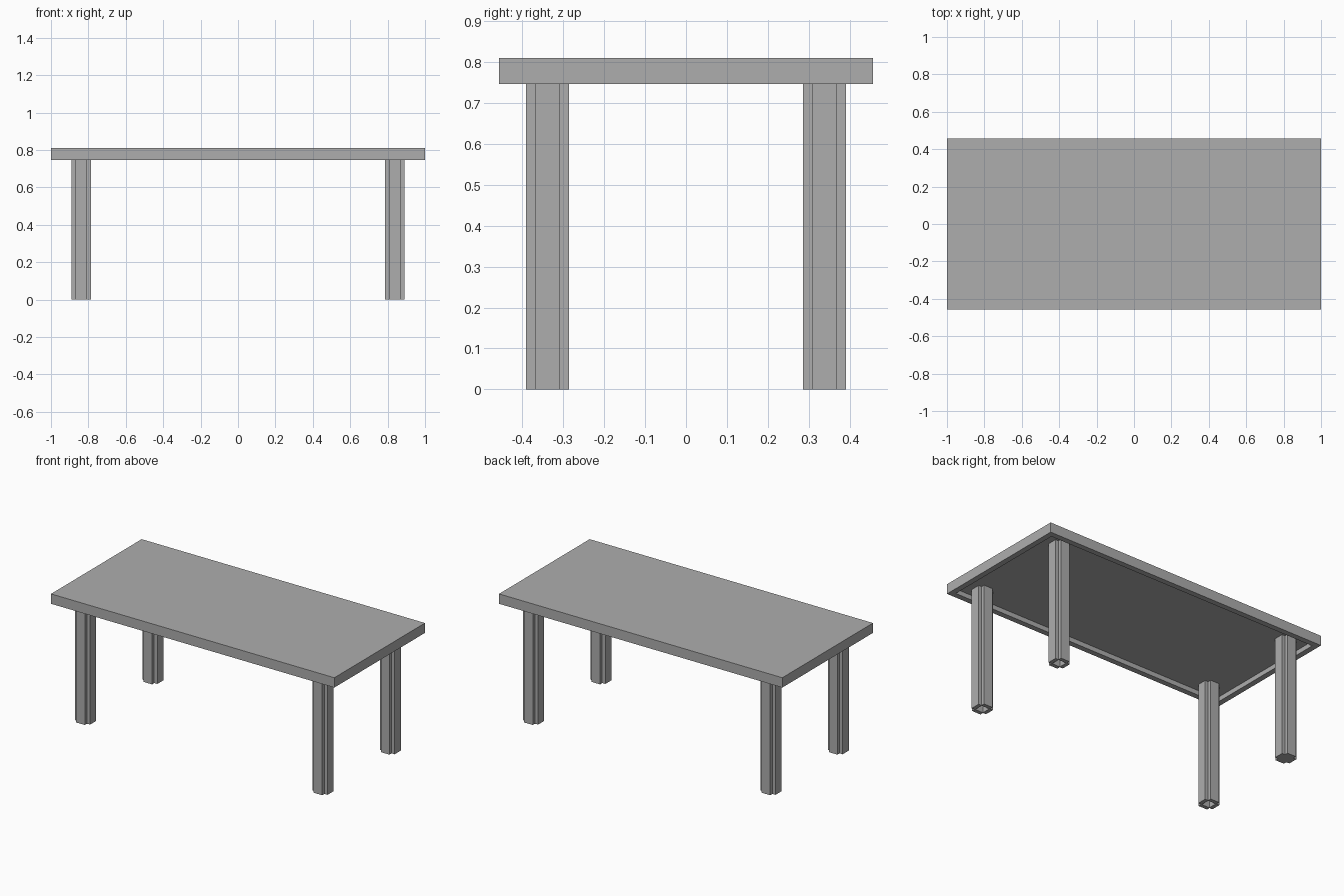
import bpy
import bmesh

if "Cube" in bpy.data.objects:
    bpy.data.objects.remove(bpy.data.objects["Cube"], do_unlink=True)

GREY = (0.42, 0.42, 0.42, 1)
grey = bpy.data.materials.new("plain grey")
grey.diffuse_color = GREY
grey.use_nodes = True
grey.node_tree.nodes["Principled BSDF"].inputs["Base Color"].default_value = GREY

HALF_X, HALF_Y = 1.0, 0.457      # tabletop half sizes
TOP, UNDERSIDE = 0.81, 0.747
RIM, RECESS = 0.05, 0.03         # rim width and recess depth below the top
LEG_X, LEG_Y = 0.838, 0.339
LEG_HALF, NOTCH, BORE = 0.0525, 0.022, 0.028


def finish(bm, name):
    bmesh.ops.recalc_face_normals(bm, faces=bm.faces)
    mesh = bpy.data.meshes.new(name)
    bm.to_mesh(mesh)
    bm.free()
    obj = bpy.data.objects.new(name, mesh)
    mesh.materials.append(grey)
    bpy.context.collection.objects.link(obj)
    return obj


def square(r):
    return [(-r, -r), (r, -r), (r, r), (-r, r)]


def notched_square(r, n):
    """Square outline with a small square step cut from every corner."""
    points = []
    for i, (sx, sy) in enumerate(square(1)):
        step = [(sx * (r - n), sy * r), (sx * (r - n), sy * (r - n)), (sx * r, sy * (r - n))]
        points += step if i % 2 else step[::-1]
    return points


# Tabletop: slab with a recessed underside inside a rim
bm = bmesh.new()
bmesh.ops.create_cube(bm, size=1)
for v in bm.verts:
    v.co.x *= 2 * HALF_X
    v.co.y *= 2 * HALF_Y
    v.co.z = TOP if v.co.z > 0 else UNDERSIDE
bottom = [f for f in bm.faces if all(v.co.z < TOP for v in f.verts)]
bmesh.ops.inset_region(bm, faces=bottom, thickness=RIM)
well = bmesh.ops.extrude_face_region(bm, geom=bottom)
bmesh.ops.translate(bm, vec=(0, 0, RECESS), verts=[v for v in well["geom"] if isinstance(v, bmesh.types.BMVert)])
bmesh.ops.delete(bm, geom=[f for f in bottom if f.is_valid], context="FACES")
finish(bm, "tabletop")


def leg(name, x, y, hollow):
    """Notched post, either open at the foot as a square tube or capped."""
    bm = bmesh.new()
    outlines = [notched_square(LEG_HALF, NOTCH)]
    if hollow:
        outlines.append(square(BORE))
    edges = []
    for outline in outlines:
        verts = [bm.verts.new((x + px, y + py, 0)) for px, py in outline]
        edges += [bm.edges.new((a, b)) for a, b in zip(verts, verts[1:] + verts[:1])]
    bmesh.ops.triangle_fill(bm, use_beauty=True, use_dissolve=False, edges=edges)
    foot = bm.faces[:]
    post = bmesh.ops.extrude_face_region(bm, geom=foot, use_keep_orig=True)
    top = [v for v in post["geom"] if isinstance(v, bmesh.types.BMVert)]
    bmesh.ops.translate(bm, vec=(0, 0, UNDERSIDE + RECESS), verts=top)
    bmesh.ops.dissolve_limit(bm, angle_limit=0.01, verts=bm.verts, edges=bm.edges)
    finish(bm, name)


# Legs: three open tubes and one closed post
for side, sx in (("left", 1), ("right", -1)):
    for end, sy in (("front", -1), ("back", 1)):
        leg(f"{end}_{side}_leg", sx * LEG_X, sy * LEG_Y, (side, end) != ("right", "back"))
